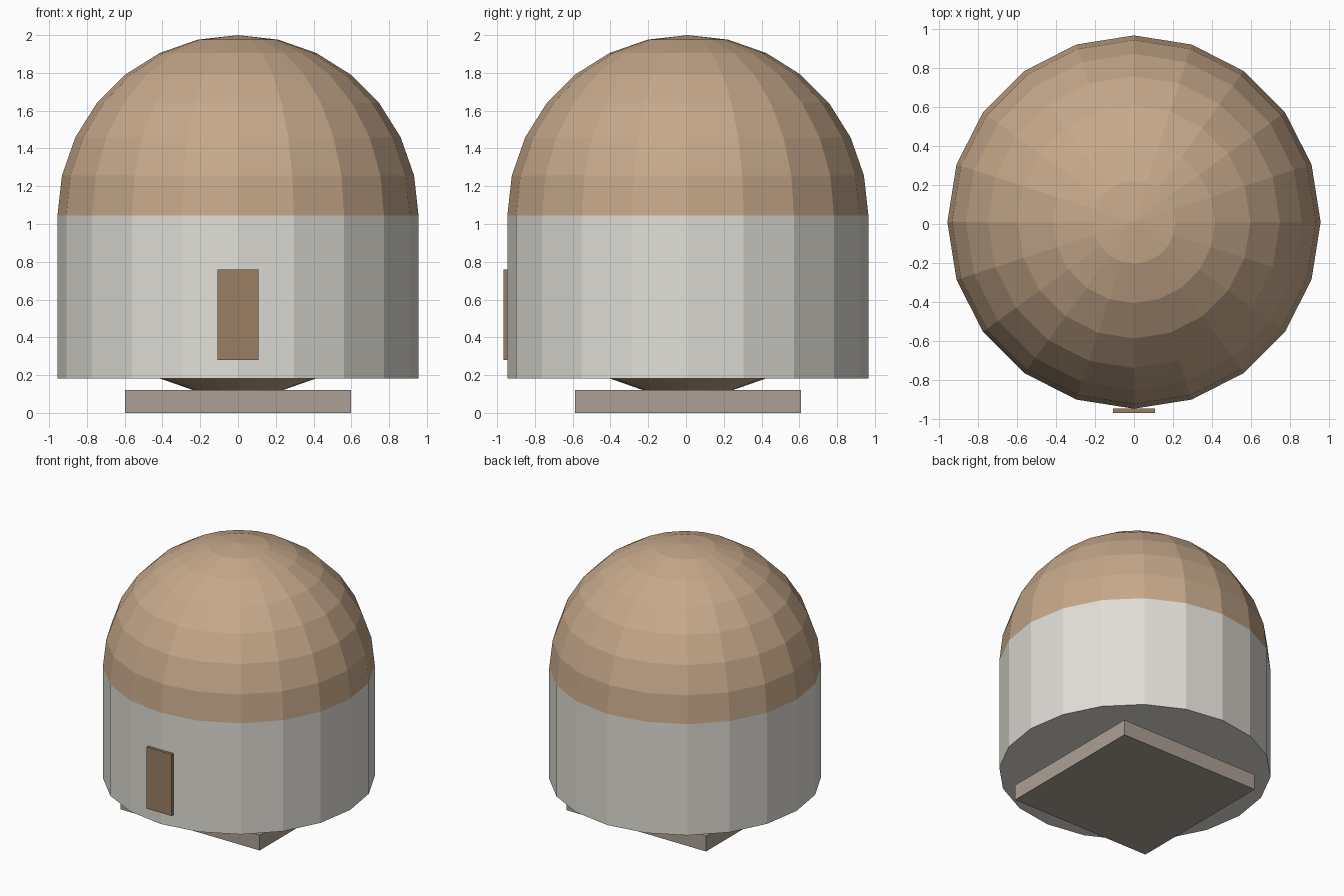
import bpy

cube = bpy.data.objects.get("Cube")
if cube:
    bpy.data.objects.remove(cube, do_unlink=True)

RADIUS = 0.956
SIDES = 20
CENTRE_Y = 0.01
SPRING_Z = 2 - RADIUS      # height where the dome meets the wall
WALL_BOTTOM = 0.182


def to_linear(c):
    c /= 255
    return c / 12.92 if c <= 0.04045 else ((c + 0.055) / 1.055) ** 2.4


def material(name, *rgb):
    mat = bpy.data.materials.new(name)
    mat.use_nodes = True
    colour = (*map(to_linear, rgb), 1)
    mat.diffuse_color = colour
    shader = next(n for n in mat.node_tree.nodes if n.type == "BSDF_PRINCIPLED")
    shader.inputs["Base Color"].default_value = colour
    return mat


def finish(name, mat):
    obj = bpy.context.object
    obj.name = name
    obj.data.materials.append(mat)
    return obj


def box(name, mat, size, location):
    bpy.ops.mesh.primitive_cube_add(size=1, location=location)
    obj = finish(name, mat)
    obj.scale = size
    return obj


tan = material("dome tan", 198, 168, 138)
pale = material("wall pale grey", 224, 222, 214)
stone = material("base stone", 172, 160, 149)
brown = material("door brown", 155, 127, 98)

# Square base slab
box("base_slab", stone, (1.196, 1.196, 0.12), (0, CENTRE_Y, 0.06))

# Faceted round wall
bpy.ops.mesh.primitive_cylinder_add(
    vertices=SIDES, radius=RADIUS, depth=SPRING_Z - WALL_BOTTOM,
    location=(0, CENTRE_Y, (SPRING_Z + WALL_BOTTOM) / 2))
finish("wall", pale)

# Full sphere: dome above, its underside showing below the wall
bpy.ops.mesh.primitive_uv_sphere_add(
    segments=SIDES, ring_count=14, radius=RADIUS,
    location=(0, CENTRE_Y, SPRING_Z))
finish("dome", tan)

# Door panel on the front
box("door", brown, (0.216, 0.021, 0.478), (0, -0.9565, 0.52))
